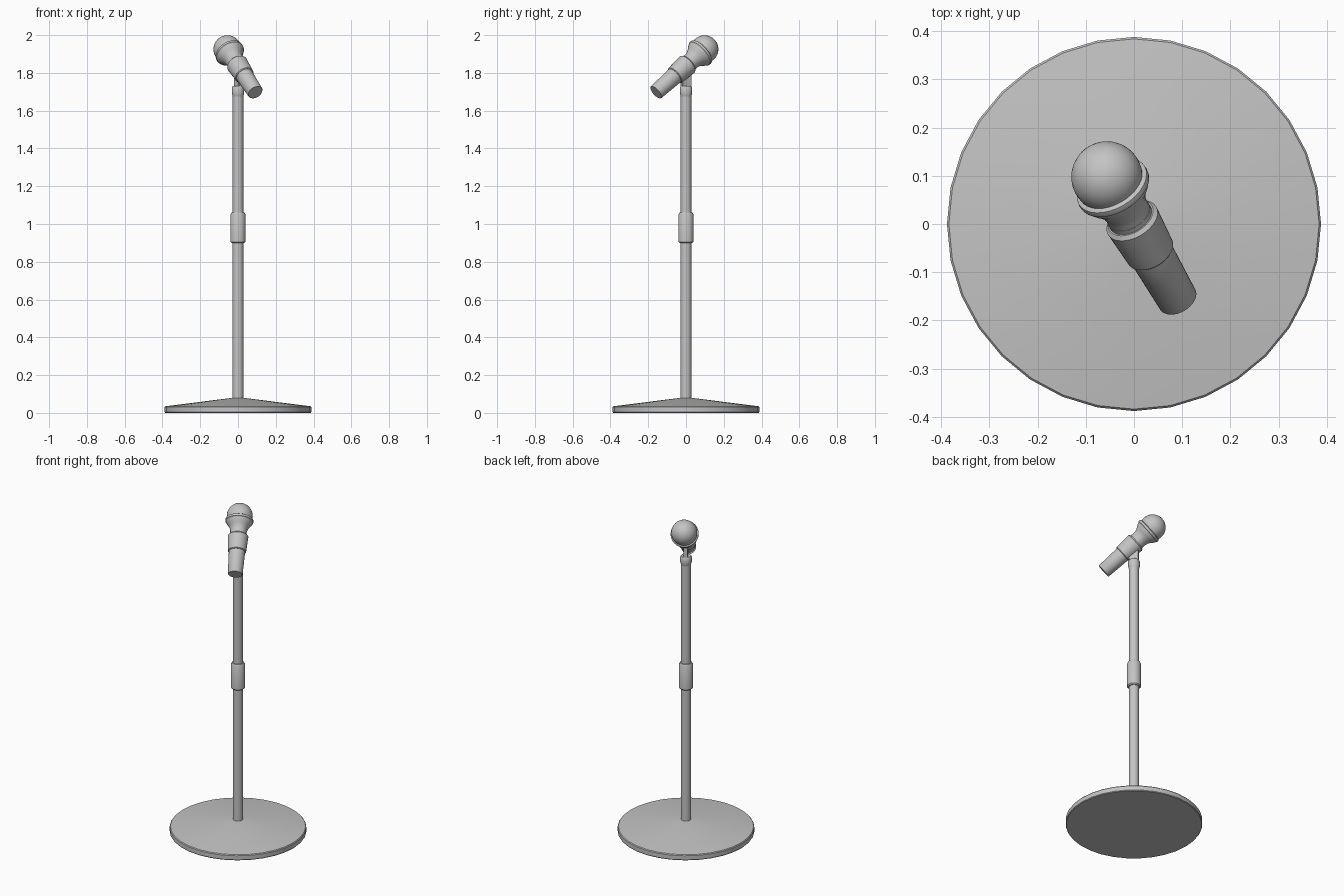
import bpy, bmesh, math
from mathutils import Vector

cube = bpy.data.objects.get("Cube")
if cube:
    bpy.data.objects.remove(cube, do_unlink=True)

grey = bpy.data.materials.new("plain grey")
grey.use_nodes = True
colour = (0.55, 0.55, 0.55, 1)
grey.diffuse_color = colour
grey.node_tree.nodes["Principled BSDF"].inputs["Base Color"].default_value = colour

AXIS = Vector((-0.396, 0.686, 0.61)).normalized()   # microphone direction, tail to head
TAIL = Vector((0.092, -0.159, 1.697))               # centre of the tail end
TILT = AXIS.to_track_quat('Z', 'Y')


def finish(name, bm, angle=35):
    mesh = bpy.data.meshes.new(name)
    bmesh.ops.recalc_face_normals(bm, faces=bm.faces)
    bm.to_mesh(mesh)
    bm.free()
    mesh.materials.append(grey)
    obj = bpy.data.objects.new(name, mesh)
    bpy.context.collection.objects.link(obj)
    bpy.ops.object.select_all(action='DESELECT')
    obj.select_set(True)
    bpy.context.view_layer.objects.active = obj
    bpy.ops.object.shade_smooth_by_angle(angle=math.radians(angle))
    return obj


def lathe(name, profile, sides=32, tilted=False):
    """Spin (radius, height) points about z; optionally lay along the microphone axis."""
    bm = bmesh.new()
    rings = []
    for r, z in profile:
        if r < 1e-5:
            rings.append([bm.verts.new((0, 0, z))])
        else:
            turns = [math.tau * i / sides for i in range(sides)]
            rings.append([bm.verts.new((r * math.cos(a), r * math.sin(a), z)) for a in turns])
    for low, high in zip(rings, rings[1:]):
        for i in range(sides):
            j = (i + 1) % sides
            if len(high) == 1:
                bm.faces.new((low[i], low[j], high[0]))
            else:
                bm.faces.new((low[i], low[j], high[j], high[i]))
    for ring in (rings[0], rings[-1]):
        if len(ring) > 1:
            bm.faces.new(ring)
    obj = finish(name, bm)
    if tilted:
        obj.rotation_mode = 'QUATERNION'
        obj.rotation_quaternion = TILT
        obj.location = TAIL
    return obj


# Stand: weighted base, two tubes and their collars
lathe("base", [(0.385, 0), (0.388, 0.004), (0.388, 0.03), (0.384, 0.035), (0.028, 0.08)])
lathe("lower_pole", [(0.029, 0.07), (0.029, 0.95)])
lathe("upper_pole", [(0.028, 0.95), (0.028, 1.70)])
lathe("height_clutch", [(0.034, 0.90), (0.04, 0.906), (0.04, 1.05), (0.034, 1.062)])
lathe("top_collar", [(0.028, 1.675), (0.033, 1.69), (0.033, 1.722), (0.028, 1.73)])

# Flat bracket joining the pole to the clip
bm = bmesh.new()
bmesh.ops.create_cube(bm, size=1)
bmesh.ops.scale(bm, vec=(0.056, 0.022, 0.11), verts=bm.verts)
bmesh.ops.bevel(bm, geom=bm.edges[:], offset=0.003, segments=2, affect='EDGES')
bracket = finish("bracket", bm)
bracket.location = (0, 0, 1.775)
bracket.rotation_euler.z = math.radians(120)

# Microphone: tapered handle, clip sleeve, flared neck, rim and ball
lathe("handle", [(0.040, 0), (0.042, 0.003), (0.047, 0.16), (0.048, 0.26)], tilted=True)
lathe("clip_sleeve", [(0.048, 0.143), (0.052, 0.147), (0.058, 0.242), (0.051, 0.250)], tilted=True)
lathe("neck", [(0.048, 0.24), (0.047, 0.272), (0.05, 0.29), (0.059, 0.307),
               (0.071, 0.323), (0.075, 0.335)], tilted=True)
lathe("head_rim", [(0.074, 0.332), (0.079, 0.336), (0.08, 0.342), (0.079, 0.349),
                   (0.073, 0.353)], tilted=True)
ball = [(0.074 * math.cos(t), 0.374 + 0.074 * math.sin(t))
        for t in (math.radians(-30 + 10 * k) for k in range(13))]
lathe("head_ball", ball, tilted=True)
